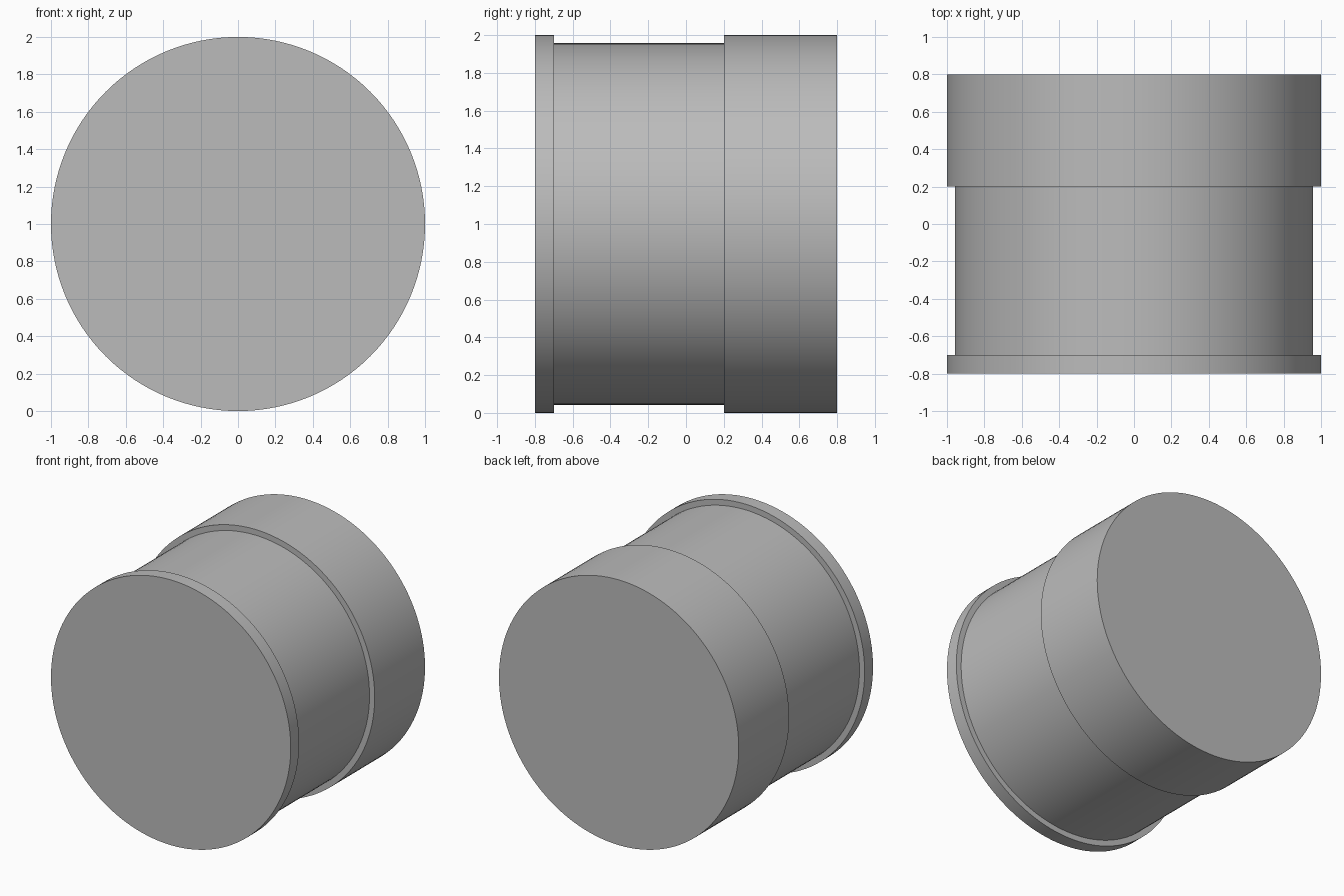
import bpy
import math

# Remove the default object
cube = bpy.data.objects.get("Cube")
if cube:
    bpy.data.objects.remove(cube, do_unlink=True)

# Single grey material
GREY = (0.5, 0.5, 0.5, 1.0)
grey = bpy.data.materials.new("plain_grey")
grey.use_nodes = True
grey.diffuse_color = GREY
shader = next(n for n in grey.node_tree.nodes if n.type == "BSDF_PRINCIPLED")
shader.inputs["Base Color"].default_value = GREY

SEGMENTS = 128

# Stepped outline as (radius, y), from the front cap to the back cap
PROFILE = [(1.0, -0.8), (1.0, -0.7), (0.957, -0.7),
           (0.957, 0.2), (1.0, 0.2), (1.0, 0.8)]


def turned_body(name, profile):
    """Revolve the outline around the y axis and close both ends."""
    verts = []
    for radius, y in profile:
        for i in range(SEGMENTS):
            a = math.tau * i / SEGMENTS
            verts.append((radius * math.cos(a), y, 1 + radius * math.sin(a)))
    faces = []
    for ring in range(len(profile) - 1):
        base = ring * SEGMENTS
        for i in range(SEGMENTS):
            j = (i + 1) % SEGMENTS
            faces.append((base + i, base + SEGMENTS + i,
                          base + SEGMENTS + j, base + j))
    last = (len(profile) - 1) * SEGMENTS
    faces.append(tuple(range(SEGMENTS)))
    faces.append(tuple(last + i for i in reversed(range(SEGMENTS))))
    mesh = bpy.data.meshes.new(name)
    mesh.from_pydata(verts, [], faces)
    mesh.update()
    mesh.materials.append(grey)
    obj = bpy.data.objects.new(name, mesh)
    bpy.context.collection.objects.link(obj)
    return obj


# Drum with a thin front rim, a recessed band and a thick back collar
drum = turned_body("grooved_drum", PROFILE)
bpy.ops.object.select_all(action="DESELECT")
drum.select_set(True)
bpy.context.view_layer.objects.active = drum
bpy.ops.object.shade_smooth_by_angle(angle=math.radians(30))
